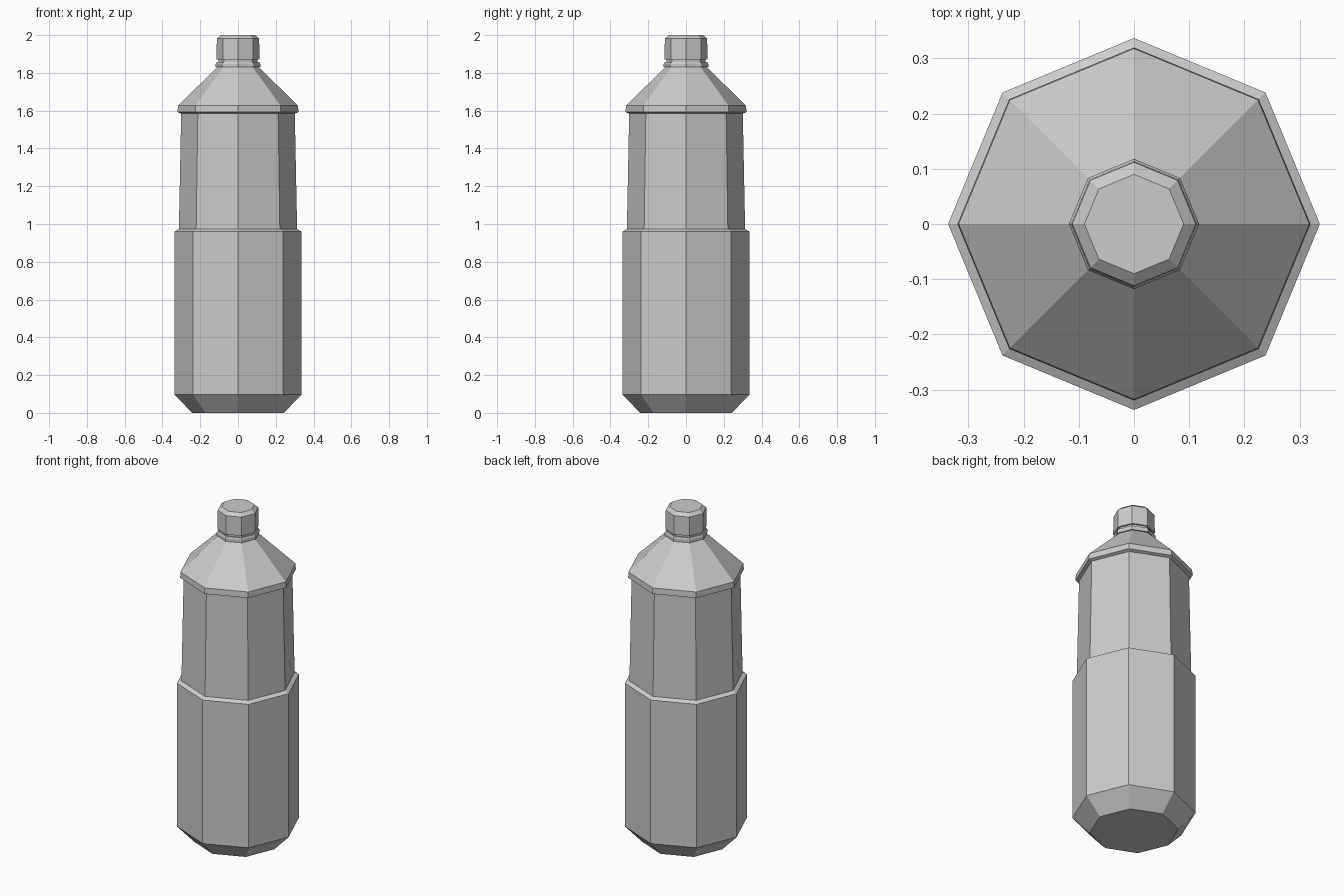
import bpy
import bmesh
import math

SIDES = 8

default_cube = bpy.data.objects.get("Cube")
if default_cube:
    bpy.data.objects.remove(default_cube, do_unlink=True)

# Single plain grey
grey = bpy.data.materials.new("light_grey")
grey.use_nodes = True
grey.diffuse_color = (0.6, 0.6, 0.6, 1)
grey.node_tree.nodes["Principled BSDF"].inputs["Base Color"].default_value = grey.diffuse_color


def lathe(name, profile):
    """Turn a (radius, height) profile into a closed, flat-shaded octagonal solid."""
    bm = bmesh.new()
    rings = []
    for radius, z in profile:
        angles = [math.tau * i / SIDES for i in range(SIDES)]
        rings.append([bm.verts.new((radius * math.cos(a), radius * math.sin(a), z)) for a in angles])
    for low, high in zip(rings, rings[1:]):
        for i in range(SIDES):
            j = (i + 1) % SIDES
            bm.faces.new((low[i], low[j], high[j], high[i]))
    bm.faces.new(rings[0][::-1])
    bm.faces.new(rings[-1])
    mesh = bpy.data.meshes.new(name)
    bm.to_mesh(mesh)
    bm.free()
    mesh.materials.append(grey)
    obj = bpy.data.objects.new(name, mesh)
    bpy.context.collection.objects.link(obj)
    return obj


# Body: chamfered base, wide lower half, tapered grip, shoulder rim and cone
lathe("bottle_body", [
    (0.243, 0), (0.337, 0.098), (0.337, 0.96), (0.313, 0.973),
    (0.301, 1.575), (0.301, 1.585), (0.32, 1.592), (0.318, 1.627),
    (0.11, 1.83),
])

# Collar below the cap, with the narrow neck above it
lathe("neck_collar", [(0.118, 1.83), (0.118, 1.848), (0.113, 1.857)])
lathe("neck", [(0.104, 1.82), (0.104, 1.88)])

# Screw cap with a bevelled top edge
lathe("cap", [(0.114, 1.87), (0.112, 1.982), (0.09, 2.0)])
